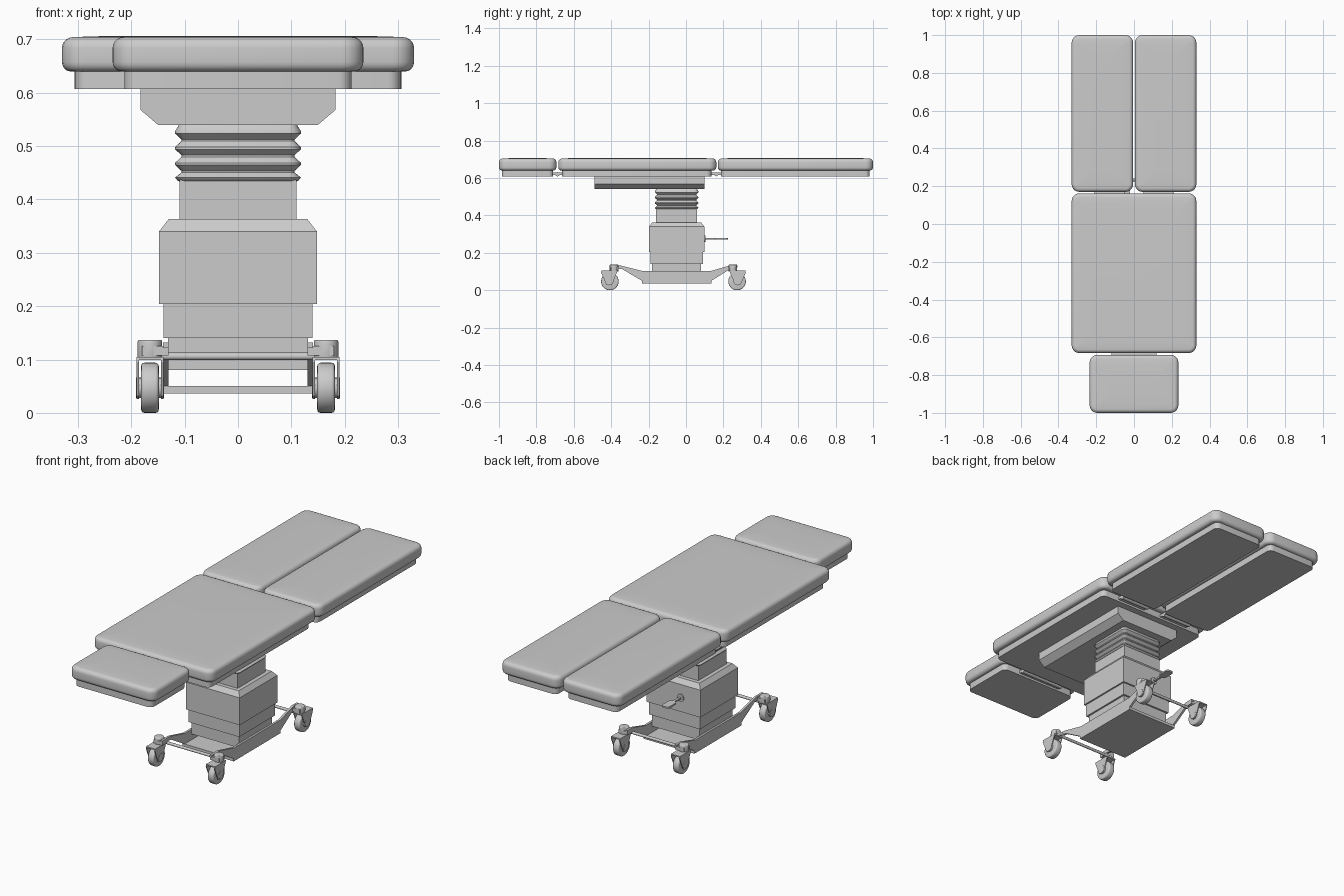
import bpy, bmesh
from math import sin, cos, pi
from mathutils import Matrix

if "Cube" in bpy.data.objects:
    bpy.data.objects.remove(bpy.data.objects["Cube"])


def finish(name, bm, smooth=False, mirror=False):
    bmesh.ops.recalc_face_normals(bm, faces=bm.faces)
    me = bpy.data.meshes.new(name)
    bm.to_mesh(me)
    bm.free()
    ob = bpy.data.objects.new(name, me)
    bpy.context.collection.objects.link(ob)
    if mirror:
        ob.modifiers.new("mirror", "MIRROR").use_axis[0] = True
    if smooth:
        bpy.ops.object.select_all(action="DESELECT")
        ob.select_set(True)
        bpy.context.view_layer.objects.active = ob
        bpy.ops.object.shade_smooth_by_angle(angle=0.7)
    return ob


def loft(name, x, y, rings, r=0.0, seg=5, **kw):
    """Stack of rounded rectangles; rings are (inset, z)."""
    bm = bmesh.new()
    cx, cy = sum(x) / 2, sum(y) / 2
    loops = []
    for inset, z in rings:
        hx, hy = (x[1] - x[0]) / 2 - inset, (y[1] - y[0]) / 2 - inset
        rr = max(r - inset, 0.004) if r else 0
        loop = []
        for k, (sx, sy) in enumerate([(1, 1), (-1, 1), (-1, -1), (1, -1)]):
            for i in range(seg + 1 if r else 1):
                a = (k + (i / seg if r else 0)) * pi / 2
                loop.append(bm.verts.new((cx + sx * (hx - rr) + rr * cos(a),
                                          cy + sy * (hy - rr) + rr * sin(a), z)))
        loops.append(loop)
    for a, b in zip(loops, loops[1:]):
        for i in range(len(a)):
            j = (i + 1) % len(a)
            bm.faces.new((a[i], a[j], b[j], b[i]))
    bm.faces.new(loops[0])
    bm.faces.new(loops[-1])
    return finish(name, bm, **kw)


def box(name, x, y, z, **kw):
    return loft(name, x, y, [(0, z[0]), (0, z[1])], **kw)


def prism(name, pts, lo, hi, axis="x", **kw):
    """Extrude a yz (axis x) or xz (axis y) profile."""
    bm = bmesh.new()
    place = (lambda p, t: (t, *p)) if axis == "x" else (lambda p, t: (p[0], t, p[1]))
    f = bm.faces.new([bm.verts.new(place(p, lo)) for p in pts])
    ext = bmesh.ops.extrude_face_region(bm, geom=[f])
    d = (hi - lo, 0, 0) if axis == "x" else (0, hi - lo, 0)
    bmesh.ops.translate(bm, vec=d, verts=[v for v in ext["geom"] if isinstance(v, bmesh.types.BMVert)])
    return finish(name, bm, **kw)


def cyl(name, c, r, length, axis="z", bevel=0, seg=28, **kw):
    bm = bmesh.new()
    bmesh.ops.create_cone(bm, cap_ends=True, segments=seg, radius1=r, radius2=r, depth=length)
    if bevel:
        caps = [e for e in bm.edges if abs(e.verts[0].co.z - e.verts[1].co.z) < 1e-6]
        bmesh.ops.bevel(bm, geom=caps, offset=bevel, segments=3, affect="EDGES", profile=0.5)
    rot = {"x": Matrix.Rotation(pi / 2, 4, "Y"), "y": Matrix.Rotation(pi / 2, 4, "X"), "z": Matrix()}[axis]
    bmesh.ops.transform(bm, matrix=Matrix.Translation(c) @ rot, verts=bm.verts)
    return finish(name, bm, smooth=True, **kw)


# padded sections with the boards beneath them
R = 0.02
edge = [(R * (1 - cos(a)), R * sin(a)) for a in [i * pi / 10 for i in range(6)]]
pad = ([(i * 0.8, 0.658 - h * 0.9) for i, h in reversed(edge)]
       + [(i, 0.684 + h) for i, h in edge] + [(0.05, 0.7055), (0.10, 0.7065)])
for name, x, y, bx, by, mir in [
        ("head", (-0.235, 0.235), (-1.0, -0.693), (-0.213, 0.213), (-0.985, -0.71), False),
        ("torso", (-0.33, 0.33), (-0.683, 0.162), (-0.305, 0.305), (-0.662, 0.135), False),
        ("leg", (0.005, 0.33), (0.17, 1.0), (0.027, 0.306), (0.187, 0.982), True)]:
    loft(name + "_cushion", x, y, pad, r=0.04, smooth=True, mirror=mir)
    loft(name + "_board", bx, by, [(0, 0.607), (0, 0.645)], r=0.025, smooth=True, mirror=mir)

# hinges between sections
for name, yc, x in [("head_hinge", -0.687, (0.0, 0.12)), ("leg_hinge", 0.162, (0.05, 0.21))]:
    box(name + "_plate", x, (yc - 0.035, yc + 0.035), (0.617, 0.63), mirror=True)
    cyl(name + "_barrel", (sum(x) / 2, yc, 0.62), 0.011, x[1] - x[0], "x", seg=16, mirror=True)

# carriage under the torso board
prism("carriage", [(-0.183, 0.607), (0.183, 0.607), (0.183, 0.568), (0.15, 0.54),
                   (-0.15, 0.54), (-0.183, 0.568)], -0.49, 0.10, "y")

# bellows and telescoping column
bellows = [(0.008, 0.434)]
for k in range(4):
    z = 0.436 + k * 0.0295
    bellows += [(0.004, z), (0, z + 0.005)] if k == 0 else [(0.0, z - 0.001), (0.0, z + 0.003)]
    if k < 3:
        bellows += [(0.012, z + 0.0145), (0.012, z + 0.0175)]
bellows.append((0.008, 0.541))
loft("bellows", (-0.118, 0.118), (-0.167, 0.067), bellows, r=0.022, seg=4, smooth=True)
box("column_upper", (-0.11, 0.11), (-0.16, 0.06), (0.36, 0.436))
loft("column_housing", (-0.148, 0.148), (-0.198, 0.098), [(0, 0.204), (0, 0.34), (0.018, 0.363)])
box("column_lower", (-0.14, 0.14), (-0.19, 0.09), (0.14, 0.205))
box("column_foot", (-0.131, 0.131), (-0.181, 0.081), (0.08, 0.141))

# hand lever on the back of the housing
cyl("lever_socket", (-0.04, 0.10, 0.275), 0.018, 0.008, "y")
box("lever_rod", (-0.046, -0.034), (0.095, 0.17), (0.271, 0.279))
loft("lever_paddle", (-0.06, -0.02), (0.155, 0.225), [(0, 0.271), (0, 0.279)], r=0.015)

# base tray with rising side arms
box("base_plate", (-0.14, 0.14), (-0.235, 0.135), (0.036, 0.05))
arm = [(-0.41, 0.122), (-0.41, 0.132), (-0.35, 0.132), (-0.23, 0.102), (0.13, 0.102),
       (0.235, 0.132), (0.275, 0.132), (0.275, 0.122), (0.235, 0.112), (0.135, 0.05),
       (0.135, 0.036), (-0.235, 0.036), (-0.235, 0.05), (-0.34, 0.112)]
prism("base_side_arm", arm, 0.13, 0.141, mirror=True)
for end, s in (("front", -1), ("back", 1)):
    Y = lambda d: -0.067 + s * d
    box(end + "_arm_flange", (0.13, 0.18), tuple(sorted((Y(0.295), Y(0.34)))), (0.108, 0.125), mirror=True)
    cyl(end + "_cross_bar", (0, Y(0.30), 0.106), 0.007, 0.29, "x", seg=16)

    # swivel casters, one pair per end
    cyl(end + "_caster_cap", (0.165, Y(0.318), 0.119), 0.023, 0.036, bevel=0.004, mirror=True)
    box(end + "_fork_top", (0.14, 0.19), tuple(sorted((Y(0.298), Y(0.385)))), (0.099, 0.105), mirror=True)
    fork = [(Y(0.298), 0.105), (Y(0.385), 0.105), (Y(0.387), 0.095), (Y(0.36), 0.032),
            (Y(0.345), 0.026), (Y(0.328), 0.032)]
    for side, x in (("inner", 0.14), ("outer", 0.186)):
        prism(f"{end}_fork_{side}", fork, x, x + 0.004, mirror=True)
    cyl(end + "_wheel", (0.165, Y(0.34), 0.047), 0.047, 0.033, "x", bevel=0.006, seg=36, mirror=True)
    cyl(end + "_axle", (0.165, Y(0.34), 0.047), 0.019, 0.052, "x", seg=20, mirror=True)
